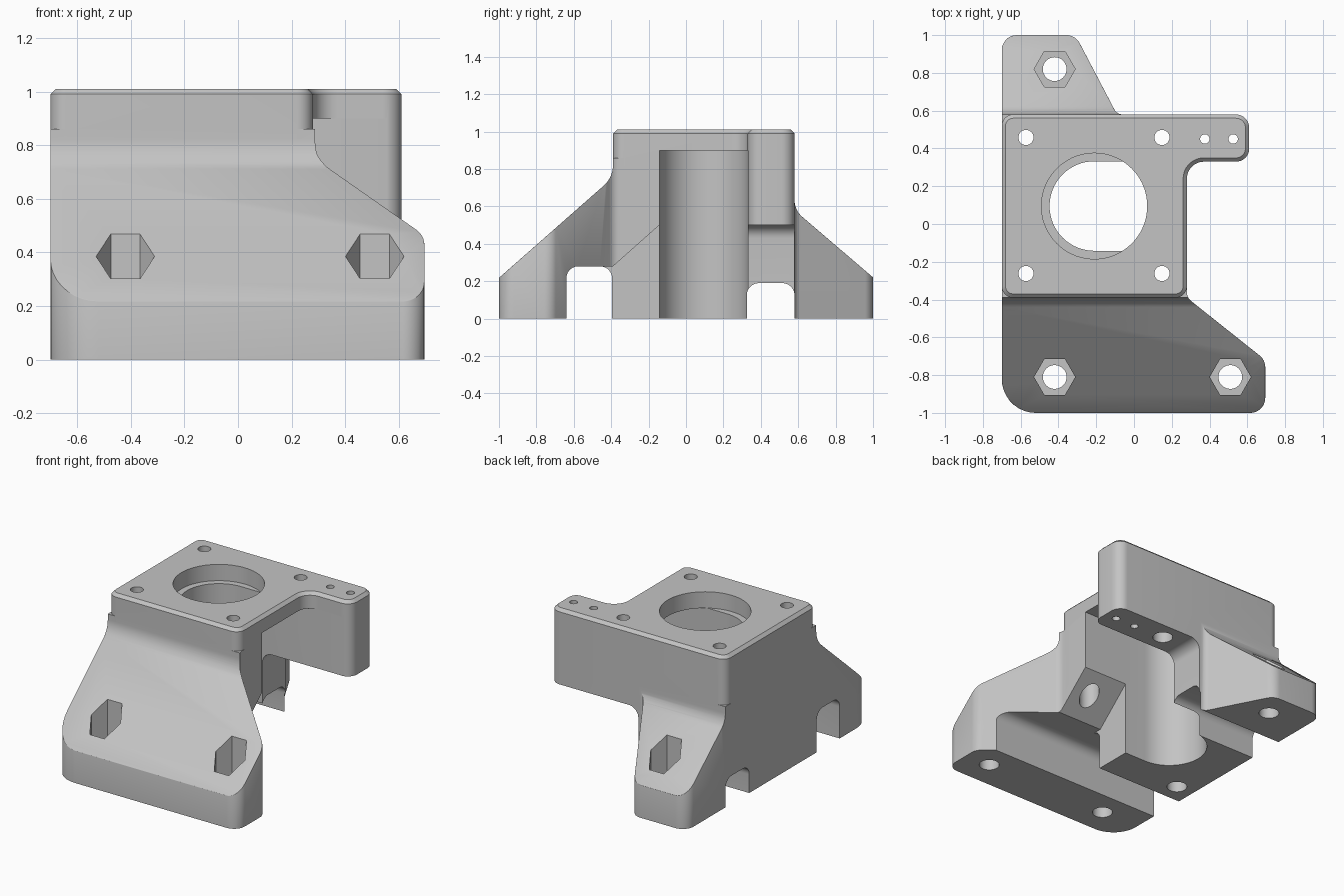
import bpy, bmesh, math
from mathutils import Vector

if "Cube" in bpy.data.objects:
    bpy.data.objects.remove(bpy.data.objects["Cube"])

grey = bpy.data.materials.new("plain grey")
grey.use_nodes = True
colour = (0.55, 0.55, 0.55, 1)
grey.diffuse_color = colour
grey.node_tree.nodes["Principled BSDF"].inputs["Base Color"].default_value = colour


def rounded(points, steps=9):
    """Replace each corner given as (u, v, radius) by an arc."""
    out = []
    for i, pt in enumerate(points):
        p = Vector(pt[:2])
        if len(pt) == 2:
            out.append(p)
            continue
        a = (Vector(points[i - 1][:2]) - p).normalized()
        b = (Vector(points[(i + 1) % len(points)][:2]) - p).normalized()
        half = a.angle(b) / 2
        c = p + (a + b).normalized() * pt[2] / math.sin(half)
        s = p + a * pt[2] / math.tan(half) - c
        e = p + b * pt[2] / math.tan(half) - c
        turn = math.atan2(s.x * e.y - s.y * e.x, s.dot(e))
        for k in range(steps + 1):
            t = turn * k / steps
            out.append(c + Vector((s.x * math.cos(t) - s.y * math.sin(t),
                                   s.x * math.sin(t) + s.y * math.cos(t))))
    return out


def prism(name, points, lo, hi, axis="z", chamfer=0):
    """Extrude a profile along an axis, with an optional chamfer on the far rim."""
    place = {"x": lambda u, v, w: (w, u, v), "y": lambda u, v, w: (u, w, v),
             "z": lambda u, v, w: (u, v, w)}[axis]
    bm = bmesh.new()
    loop = rounded(points)
    ends = [[bm.verts.new(place(p.x, p.y, w)) for p in loop] for w in (lo, hi)]
    n = len(loop)
    bm.faces.new(ends[0][::-1])
    top = bm.faces.new(ends[1])
    for i in range(n):
        j = (i + 1) % n
        bm.faces.new((ends[0][i], ends[0][j], ends[1][j], ends[1][i]))
    bmesh.ops.recalc_face_normals(bm, faces=bm.faces)
    if chamfer:
        bmesh.ops.bevel(bm, geom=list(top.edges), offset=chamfer, segments=1,
                        affect="EDGES", clamp_overlap=True)
    me = bpy.data.meshes.new(name)
    bm.to_mesh(me)
    bm.free()
    me.materials.append(grey)
    ob = bpy.data.objects.new(name, me)
    bpy.context.collection.objects.link(ob)
    return ob


def disc(x, y, r, n=48):
    return [(x + r * math.cos(math.tau * k / n), y + r * math.sin(math.tau * k / n))
            for k in range(n)]


def combine(target, tool, operation="DIFFERENCE"):
    mod = target.modifiers.new("combine", "BOOLEAN")
    mod.operation, mod.solver, mod.object = operation, "EXACT", tool
    bpy.context.view_layer.objects.active = target
    bpy.ops.object.modifier_apply(modifier=mod.name)
    bpy.data.objects.remove(tool)


def soften_slope(ob, size):
    """Chamfer the rim where the sloping top meets the upright sides."""
    bm = bmesh.new()
    bm.from_mesh(ob.data)
    rim = []
    for e in bm.edges:
        if len(e.link_faces) == 2 and e.is_convex:
            low, high = sorted(abs(f.normal.z) for f in e.link_faces)
            if low < 0.05 and 0.6 < high < 0.9:
                rim.append(e)
    bmesh.ops.bevel(bm, geom=rim, offset=size, segments=2, profile=0.5,
                    affect="EDGES", clamp_overlap=True)
    bm.to_mesh(ob.data)
    bm.free()


TOP, LEFT, RIGHT, FRONT, BACK = 1.01, -0.7, 0.28, -0.39, 0.58
END = -0.05            # right end of the lower walls
CX, CY = -0.21, 0.095  # bore centre

# Main block with the side arm
body = prism("motor_bracket", [
    (LEFT, FRONT, 0.06), (RIGHT, FRONT, 0.06), (RIGHT, 0.33, 0.09),
    (0.61, 0.33, 0.07), (0.61, BACK, 0.07), (LEFT, BACK, 0.06)], 0, TOP, chamfer=0.02)

# Space under the arm
combine(body, prism("arm_gap", [(END, -0.1), (1, -0.1), (1, 0.5), (END, 0.5, 0.07)],
                    0.3, 0.8, "y"))

# Sloping front and back feet: plan outline trimmed by a side profile
feet = {
    "front_foot": (
        [(LEFT, -1, 0.18), (0.695, -1, 0.08), (0.695, -0.72, 0.08),
         (RIGHT, FRONT, 0.06), (RIGHT, -0.3), (LEFT, -0.3)],
        [(-1.1, 0), (-1.1, 0.13), (FRONT, 0.755, 0.15), (FRONT, 0.86), (-0.3, 0.86), (-0.3, 0)]),
    "back_foot": (
        [(LEFT, 1, 0.08), (LEFT, 0.5), (END, 0.5), (END, BACK),
         (-0.09, BACK, 0.05), (-0.31, 1, 0.08)],
        [(1.1, 0), (1.1, 0.135), (BACK, 0.58, 0.12), (BACK, 0.68), (0.5, 0.68), (0.5, 0)]),
}
for name, (plan, side) in feet.items():
    foot = prism(name, plan, 0, 1)
    combine(foot, prism("slope", side, -1, 1, "x"), "INTERSECT")
    soften_slope(foot, 0.025)
    combine(body, foot, "UNION")

# Bore through the plate, and the slot below it that opens to the left side
combine(body, prism("plate_bore", disc(CX, CY, 0.28, 72), 0.9, 1.2))
slot = [(CX, CY - 0.237)] + [(1, CY - 0.237), (1, CY + 0.237)] + [
    (CX + 0.237 * math.cos(math.pi * t / 32), CY + 0.237 * math.sin(math.pi * t / 32))
    for t in range(16, 48)]
combine(body, prism("bore_slot", slot, -0.1, 0.9))

# Slanted opening beneath the front wall
combine(body, prism("slanted_gap", [(-0.64, -0.1), (-0.64, 0.28, 0.07), (FRONT, 0.28),
                                    (-0.12, 0.52), (-0.12, -0.1)], END, 1, "x"))

# Tunnels running across underneath
for y0, y1, height in ((-0.64, FRONT - 0.005, 0.28), (0.325, 0.58, 0.19)):
    combine(body, prism("tunnel", [(y0, -0.1), (y1, -0.1), (y1, height, 0.065),
                                   (y0, height, 0.065)], -1, 1, "x"))

# Plate screw holes, wider below the plate
for x in (-0.572, 0.148):
    for y in (-0.262, 0.458):
        combine(body, prism("screw_hole", disc(x, y, 0.04, 32), -0.1, 1.2))
        combine(body, prism("screw_shaft", disc(x, y, 0.063, 32), -0.1, 0.9))

# Small holes in the arm
for x in (0.375, 0.525):
    combine(body, prism("arm_hole", disc(x, 0.45, 0.025, 24), 0.3, 1.2))

# Foot bolt holes with hexagonal nut pockets
for x, y in ((-0.42, -0.81), (0.51, -0.81), (-0.42, 0.82)):
    combine(body, prism("bolt_hole", disc(x, y, 0.063, 32), -0.1, 0.8))
    combine(body, prism("nut_pocket", disc(x, y, 0.109, 6), 0.15, 0.8))

# Smooth curved walls, keep edges sharp
bpy.ops.object.select_all(action="DESELECT")
body.select_set(True)
bpy.context.view_layer.objects.active = body
bpy.ops.object.shade_smooth_by_angle(angle=math.radians(25))
